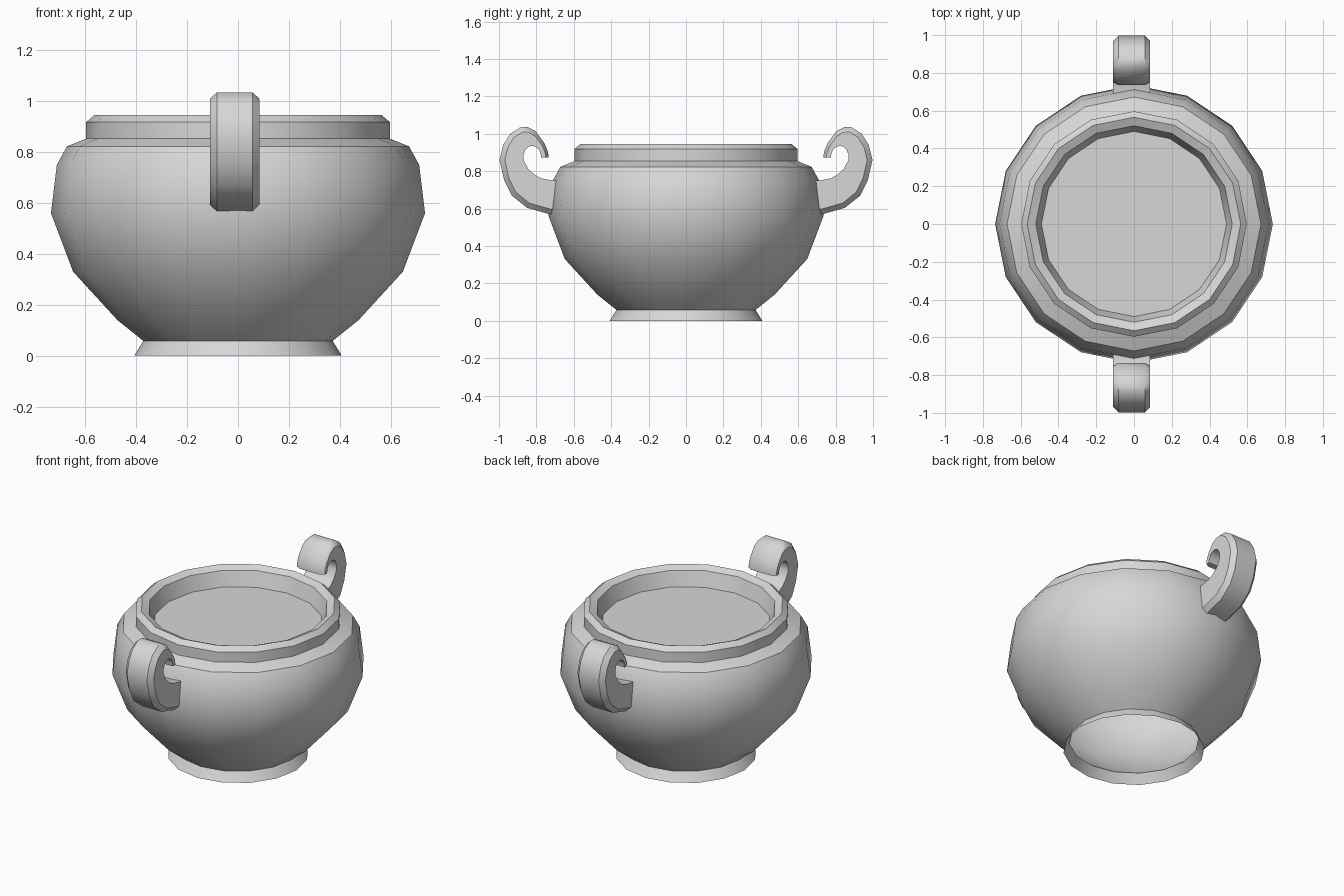
import bpy, bmesh, math

cube = bpy.data.objects.get("Cube")
if cube:
    bpy.data.objects.remove(cube, do_unlink=True)

clay = bpy.data.materials.new("grey_clay")
clay.use_nodes = True
GREY = (0.68, 0.68, 0.68, 1)
clay.diffuse_color = GREY
clay.node_tree.nodes["Principled BSDF"].inputs["Base Color"].default_value = GREY

SIDES = 16


def finish(bm, name, angle):
    """Turn a bmesh into an object, smooth below the given angle."""
    mesh = bpy.data.meshes.new(name)
    bm.to_mesh(mesh)
    bm.free()
    mesh.materials.append(clay)
    obj = bpy.data.objects.new(name, mesh)
    bpy.context.collection.objects.link(obj)
    bpy.ops.object.select_all(action="DESELECT")
    obj.select_set(True)
    bpy.context.view_layer.objects.active = obj
    bpy.ops.object.shade_smooth_by_angle(angle=math.radians(angle))
    return obj


def bridge(bm, rings):
    """Join consecutive closed rings with quads."""
    for a, b in zip(rings, rings[1:]):
        n = len(a)
        for j in range(n):
            k = (j + 1) % n
            bm.faces.new((a[j], a[k], b[k], b[j]))


def lathe(name, profile, cap_end=False):
    """Revolve a radius/height profile around z."""
    bm = bmesh.new()
    step = math.tau / SIDES
    rings = [[bm.verts.new((r * math.cos(j * step), r * math.sin(j * step), z))
              for j in range(SIDES)] for r, z in profile]
    bridge(bm, rings)
    if cap_end:
        bm.faces.new(rings[-1])
    return finish(bm, name, 30)


def handle(name, side):
    """Sweep a chamfered strap between the outer and inner scroll curves."""
    outer = [(0.68, 0.56), (0.73, 0.57), (0.85, 0.604), (0.93, 0.668), (0.972, 0.75),
             (0.997, 0.86), (0.977, 0.94), (0.94, 1.0), (0.885, 1.035), (0.845, 1.035),
             (0.805, 1.015), (0.757, 0.95), (0.737, 0.9), (0.735, 0.872)]
    inner = [(0.66, 0.748), (0.713, 0.75), (0.775, 0.762), (0.812, 0.783), (0.843, 0.812),
             (0.869, 0.86), (0.868, 0.89), (0.858, 0.916), (0.842, 0.931), (0.825, 0.935),
             (0.808, 0.932), (0.79, 0.92), (0.778, 0.898), (0.774, 0.872)]
    centre, half, chamfer = -0.013, 0.098, 0.028
    bm = bmesh.new()
    rings = []
    for (oy, oz), (iy, iz) in zip(outer, inner):
        t = min(chamfer / math.hypot(oy - iy, oz - iz), 0.4)
        cy, cz = oy + (iy - oy) * t, oz + (iz - oz) * t
        narrow = half - chamfer
        section = [(-half, iy, iz), (half, iy, iz), (half, cy, cz),
                   (narrow, oy, oz), (-narrow, oy, oz), (-half, cy, cz)]
        rings.append([bm.verts.new((centre + x, side * y, z)) for x, y, z in section])
    bridge(bm, rings)
    bm.faces.new(rings[0])
    bm.faces.new(rings[-1])
    bmesh.ops.recalc_face_normals(bm, faces=bm.faces)
    return finish(bm, name, 40)


# Flared foot ring, open underneath
lathe("foot", [(0.408, 0), (0.372, 0.058)])

# Bowl, neck, rim and the recessed inner floor
lathe("bowl", [(0.372, 0.058), (0.474, 0.14), (0.648, 0.33), (0.735, 0.56),
               (0.712, 0.75), (0.672, 0.823), (0.597, 0.853), (0.597, 0.918),
               (0.565, 0.945), (0.52, 0.925), (0.49, 0.833)], cap_end=True)

# Scroll handles
handle("front_handle", -1)
handle("back_handle", 1)
